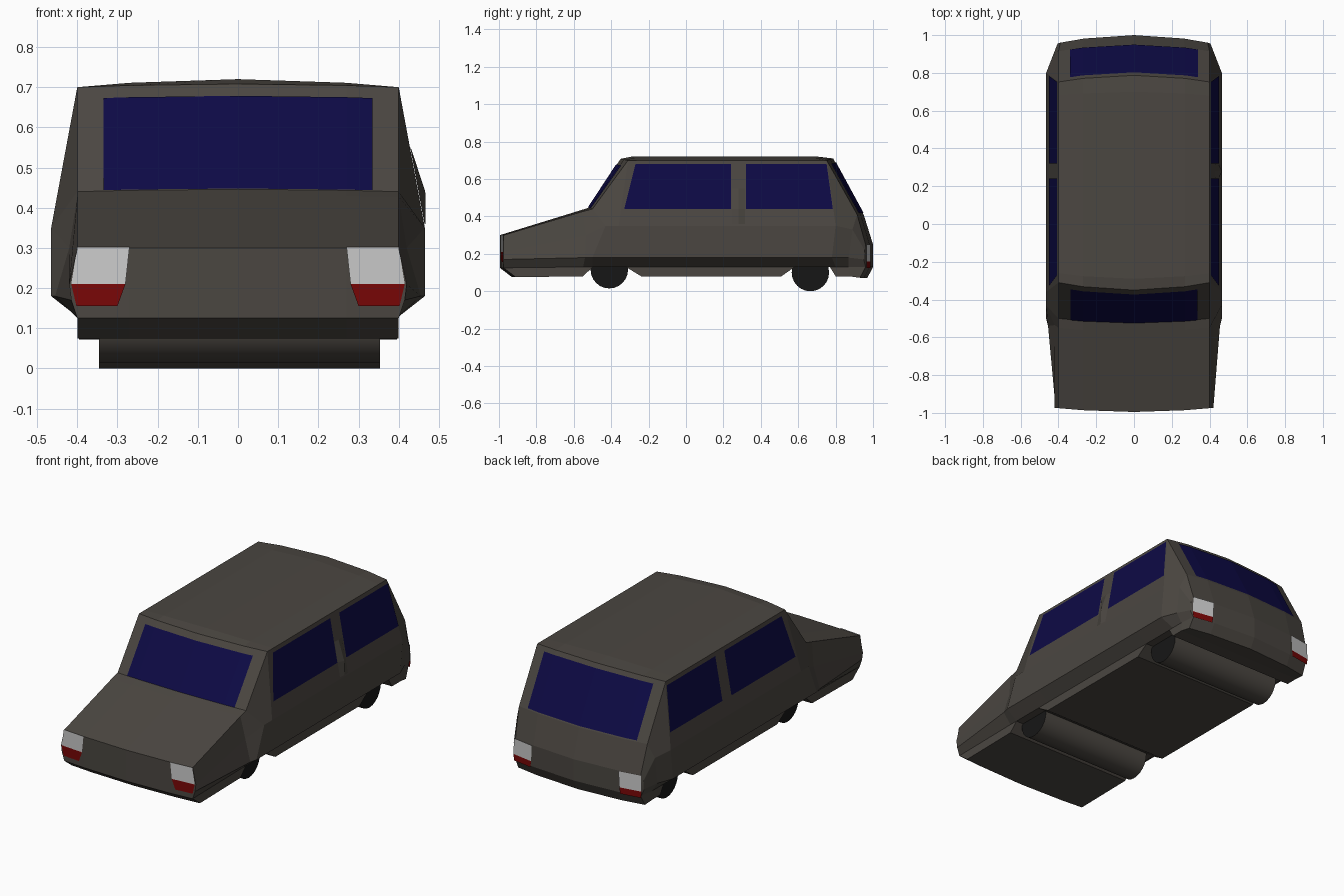
import bpy, bmesh, math
from mathutils import Vector

if "Cube" in bpy.data.objects:
    bpy.data.objects.remove(bpy.data.objects["Cube"])


def material(name, rgb):
    m = bpy.data.materials.new(name)
    m.diffuse_color = (*rgb, 1)
    m.use_nodes = True
    m.node_tree.nodes["Principled BSDF"].inputs["Base Color"].default_value = m.diffuse_color
    return m


PAINT = material("paint", (0.07, 0.062, 0.053))
GLASS = material("glass", (0.004, 0.003, 0.06))
RUBBER = material("rubber", (0.008, 0.008, 0.008))
WHITE = material("white_lens", (0.65, 0.65, 0.65))
RED = material("red_lens", (0.19, 0.002, 0.002))
COLS = (-1, -0.675, 0, 0.675, 1)      # columns across the bowed centre strip


def finish(name, bm, mat):
    me = bpy.data.meshes.new(name)
    bm.to_mesh(me)
    bm.free()
    me.materials.append(mat)
    ob = bpy.data.objects.new(name, me)
    bpy.context.collection.objects.link(ob)
    return ob


def bowed(p, bow, s):
    """Point across the strip ending at p, bulging by bow towards the centre."""
    k = 1 - s * s
    return (p[0] * s, p[1] + bow[0] * k, p[2] + bow[1] * k)


# Hull stations: bow, top edge, belt, sill, lip, bottom (x, y, z)
stations = []


def station(bow, top, belt, sill, bottom, lip=None):
    lip = lip or (bottom[0], bottom[1], 0.13)
    stations.append((bow, top, belt, sill, lip, bottom))


nose, nose_low = (0.40, -0.975, 0.125), (0.40, -0.91, 0.075)
tail, tail_low = (0.39, 0.96, 0.13), (0.395, 0.93, 0.072)
F, R = (-0.02, 0), (0.04, 0)
station(F, nose_low, nose_low, nose_low, nose_low, nose_low)
station(F, nose, nose, nose, nose_low, nose)
station(F, (.40, -.975, .30), (.42, -.975, .21), (.415, -.975, .17), nose_low, nose)
station((-.02, .004), (.40, -.55, .427), (.42, -.535, .30), (.455, -.54, .18), (.40, -.55, .08))
station((-.022, .006), (.40, -.50, .44), (.465, -.43, .35), (.465, -.50, .18), (.40, -.50, .129))
station((-.04, .008), (.40, -.31, .70), (.465, -.36, .35), (.465, -.36, .18), (.40, -.32, .129))
station((-.03, .02), (.40, -.26, .70), (.465, -.24, .35), (.465, -.24, .18), (.40, -.24, .08))
station((0, .02), (.40, .51, .70), (.465, .51, .35), (.465, .51, .18), (.40, .51, .08))
station((0, .02), (.40, .58, .70), (.465, .58, .35), (.465, .58, .18), (.40, .58, .129))
station((.02, .02), (.40, .68, .70), (.465, .73, .35), (.465, .72, .18), (.40, .77, .129))
station((.035, .01), (.40, .752, .70), (.465, .80, .35), (.465, .78, .18), (.40, .80, .08))
station((.035, 0), (.40, .915, .41), (.43, .89, .33), (.43, .87, .18), (.40, .87, .08))
station(R, (.39, .96, .25), (.405, .955, .22), (.405, .95, .17), tail_low, tail)
station(R, tail, tail, tail, tail_low, tail)
station(R, tail_low, tail_low, tail_low, tail_low, tail_low)


def ring(st):
    bow, top, belt, sill, lip, bottom = st
    right = [belt, sill, lip]
    left = [(-x, y, z) for x, y, z in reversed(right)]
    under = bow if bow in (F, R) else (0, 0)
    return ([bowed(top, bow, s) for s in COLS] + right
            + [bowed(bottom, under, s) for s in reversed(COLS)] + left)


# Car body lofted through the stations
bm = bmesh.new()
rings = [[bm.verts.new(p) for p in ring(s)] for s in stations]
for a, b in zip(rings, rings[1:]):
    n = len(a)
    for i in range(n):
        j = (i + 1) % n
        bm.faces.new((a[i], a[j], b[j], b[i]))
bmesh.ops.remove_doubles(bm, verts=bm.verts, dist=0.002)
bmesh.ops.recalc_face_normals(bm, faces=bm.faces)
finish("car_body", bm, PAINT)


# Front and rear windows follow the bowed strips
def screen(name, lower, upper, t0, t1, half, dy):
    bm = bmesh.new()
    a, c = stations[lower], stations[upper]
    rows = []
    for t in (t0, t1):
        row = []
        for x in (-half, -0.27, 0, 0.27, half):
            k = min(abs(x), 0.27) / 0.27
            e = max(abs(x) - 0.27, 0) / 0.13
            b = 1 - 0.456 * k - 0.544 * e
            pa, pc = ([s[1][i + 1] + s[0][i] * b for i in (0, 1)] for s in (a, c))
            y, z = (u + (v - u) * t for u, v in zip(pa, pc))
            row.append(bm.verts.new((x, y + dy, z + 0.002)))
        rows.append(row)
    for i in range(4):
        q = (rows[0][i], rows[0][i + 1], rows[1][i + 1], rows[1][i])
        bm.faces.new(q if dy < 0 else q[::-1])
    finish(name, bm, GLASS)


screen("windscreen", 4, 5, 0.0, 0.88, 0.335, -0.003)
screen("rear_window", 11, 10, 0.02, 0.92, 0.34, 0.003)


def quad(name, pts, mat, outward):
    bm = bmesh.new()
    f = bm.faces.new([bm.verts.new(p) for p in pts])
    f.normal_update()
    if f.normal.dot(outward) < 0:
        f.normal_flip()
    finish(name, bm, mat)


# Side windows and the lamp clusters at each corner
side_glass = {"front_side_window": ((-.33, .44), (-.27, .68), (.24, .68), (.24, .44)),
              "rear_side_window": ((.32, .44), (.32, .68), (.752, .68), (.785, .44))}
front_lamps = {"front_white_lamp": (((.27, .302), (.40, .302), (.415, .21), (.28, .21)), WHITE),
               "front_red_lamp": (((.28, .21), (.415, .21), (.402, .155), (.30, .155)), RED)}
rear_lamps = {"rear_white_lamp": (((.27, .25), (.395, .25), (.40, .16), (.275, .16)), WHITE),
              "rear_red_lamp": (((.275, .16), (.40, .16), (.395, .125), (.28, .125)), RED)}
for s in (-1, 1):
    for name, pts in side_glass.items():
        quad(name, [(s * (.468 - (z - .35) * .186), y, z) for y, z in pts], GLASS, Vector((s, 0, 0)))
    for lamps, y0, slope, d in ((front_lamps, -.979, .085, -1), (rear_lamps, .965, .17, 1)):
        for name, (pts, mat) in lamps.items():
            quad(name, [(s * x, y0 + d * slope * (.40 - x), z) for x, z in pts], mat, Vector((0, d, 0)))

# Raised door pillar on the right side
bm = bmesh.new()
ridge = [bm.verts.new(p) for p in ((.467, .28, .36), (.466, .28, .44), (.430, .28, .55))]
for y in (.245, .315):
    foot = [bm.verts.new((.466 - (z - .35) * .186, y, z)) for z in (.36, .44, .55)]
    for i in (0, 1):
        bm.faces.new((ridge[i], ridge[i + 1], foot[i + 1], foot[i]))
bmesh.ops.recalc_face_normals(bm, faces=bm.faces)
finish("door_pillar", bm, PAINT)

# Full-width wheel rollers with black ends
for name, y, z in (("front_wheels", -0.41, 0.115), ("rear_wheels", 0.665, 0.10)):
    bpy.ops.mesh.primitive_cylinder_add(vertices=24, radius=0.1, depth=0.70,
                                        location=(0.004, y, z), rotation=(0, math.pi / 2, 0))
    ob = bpy.context.object
    ob.name = name
    ob.data.materials.append(PAINT)
    ob.data.materials.append(RUBBER)
    for p in ob.data.polygons:
        p.material_index = int(len(p.vertices) > 4)
    bpy.ops.object.shade_smooth_by_angle()
